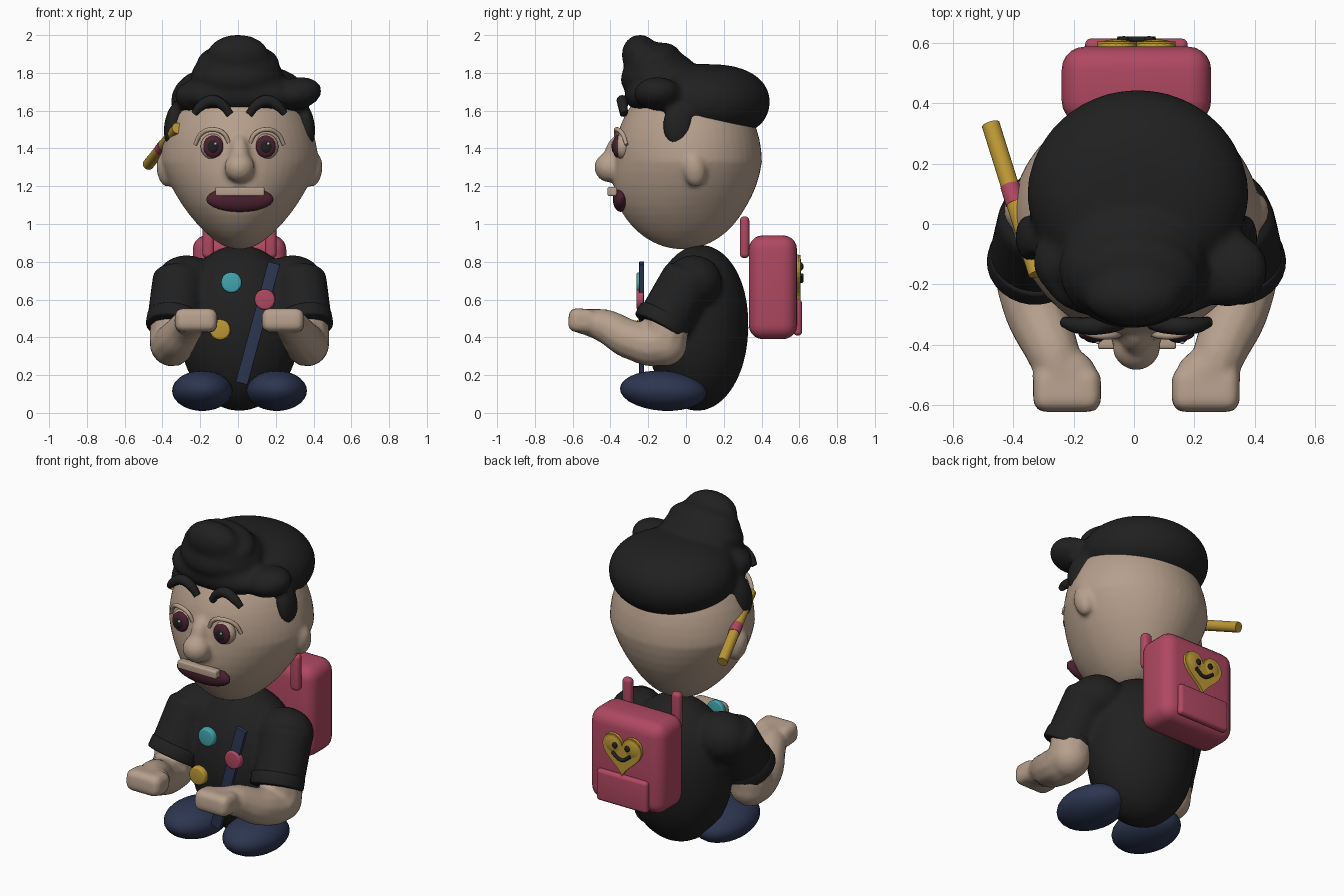
import bpy, bmesh, math
from mathutils import Vector

if "Cube" in bpy.data.objects:
    bpy.data.objects.remove(bpy.data.objects["Cube"], do_unlink=True)


def material(name, r, g, b):
    m = bpy.data.materials.new(name)
    m.use_nodes = True
    m.diffuse_color = (r, g, b, 1)
    bsdf = m.node_tree.nodes["Principled BSDF"]
    bsdf.inputs["Base Color"].default_value = (r, g, b, 1)
    bsdf.inputs["Roughness"].default_value = 0.8
    return m


SKIN = material("skin", 0.47, 0.35, 0.265)
BLACK = material("soft black", 0.0145, 0.0145, 0.0145)
PINK = material("pink", 0.43, 0.065, 0.12)
NAVY = material("navy", 0.026, 0.037, 0.082)
YELLOW = material("yellow", 0.5, 0.31, 0.035)
TEAL = material("teal", 0.055, 0.38, 0.42)
MAROON = material("maroon", 0.07, 0.015, 0.03)
GREY = material("eye shine", 0.55, 0.55, 0.55)
MID = 0.008  # plane of symmetry


def finish(ob, name, mat, angle=40):
    ob.name = name
    ob.data.materials.clear()
    ob.data.materials.append(mat)
    bpy.ops.object.shade_smooth_by_angle(angle=math.radians(angle))
    return ob


def apply_modifier(ob, kind, **settings):
    mod = ob.modifiers.new(kind.lower(), kind)
    for key, value in settings.items():
        setattr(mod, key, value)
    bpy.ops.object.modifier_apply(modifier=mod.name)


def blob(name, mat, loc, radii, rot=(0, 0, 0), seg=28):
    bpy.ops.mesh.primitive_uv_sphere_add(segments=seg, ring_count=seg // 2, location=loc, rotation=rot)
    ob = bpy.context.object
    ob.scale = radii
    bpy.ops.object.transform_apply(location=False, rotation=False, scale=True)
    return finish(ob, name, mat)


def box(name, mat, loc, size, bevel, rot=(0, 0, 0)):
    bpy.ops.mesh.primitive_cube_add(size=1, location=loc, rotation=rot)
    ob = bpy.context.object
    ob.scale = size
    bpy.ops.object.transform_apply(location=False, rotation=False, scale=True)
    apply_modifier(ob, "BEVEL", width=bevel, segments=5)
    return finish(ob, name, mat)


def rod(name, mat, a, b, r1, r2=None, bevel=0.0):
    a, b = Vector(a), Vector(b)
    bpy.ops.mesh.primitive_cone_add(vertices=28, radius1=r1, radius2=r2 or r1, depth=(b - a).length,
                                    location=(a + b) / 2, rotation=(b - a).to_track_quat("Z", "Y").to_euler())
    ob = bpy.context.object
    if bevel:
        apply_modifier(ob, "BEVEL", width=bevel, segments=3)
    return finish(ob, name, mat)


def select(obs):
    bpy.ops.object.select_all(action="DESELECT")
    for ob in obs:
        ob.select_set(True)
    bpy.context.view_layer.objects.active = obs[0]


def tube(name, mat, points, radii):
    cu = bpy.data.curves.new(name, "CURVE")
    cu.dimensions, cu.bevel_depth, cu.bevel_resolution = "3D", 1, 4
    cu.use_fill_caps = True
    sp = cu.splines.new("BEZIER")
    sp.bezier_points.add(len(points) - 1)
    for bp, co, r in zip(sp.bezier_points, points, radii):
        bp.co, bp.radius = co, r
        bp.handle_left_type = bp.handle_right_type = "AUTO"
    ob = bpy.data.objects.new(name, cu)
    bpy.context.collection.objects.link(ob)
    select([ob])
    bpy.ops.object.convert(target="MESH")
    return finish(bpy.context.object, name, mat)


def fuse(name, mat, obs, voxel, rounds):
    """Melt several shapes into one soft surface."""
    select(obs)
    bpy.ops.object.join()
    ob = bpy.context.object
    apply_modifier(ob, "REMESH", mode="VOXEL", voxel_size=voxel)
    apply_modifier(ob, "SMOOTH", factor=0.5, iterations=rounds)
    return finish(ob, name, mat, 60)


# Head: sphere narrowed towards the chin and the face, jaw pushed forward
skull = blob("skull", SKIN, (MID, 0.01, 1.33), (0.415, 0.392, 0.464), seg=48)
for v in skull.data.vertices:
    low = max(0, -v.co.z)
    v.co.x *= (1 - 0.28 * min(1, low / 0.4)) * (1 - 0.1 * max(0, -v.co.y) / 0.39)
    v.co.y -= 0.03 * min(1, low / 0.25)
head_parts = [skull,
              blob("nose", SKIN, (MID, -0.405, 1.3), (0.08, 0.08, 0.08)),
              blob("nose_bridge", SKIN, (MID, -0.378, 1.37), (0.052, 0.055, 0.105), (-0.25, 0, 0))]

# Hair: cap with boxy underside, quiff and front locks
cap = blob("hair_cap", BLACK, (0.013, 0.09, 1.65), (1, 1, 1), seg=36)
for v in cap.data.vertices:
    x, y, z = v.co
    r = max(math.hypot(x, y), 1e-5)
    k = r ** (-0.45 if z < 0 else -0.25)
    v.co = (x * k * 0.368 * (1 + 0.08 * min(y, 0)), y * k * 0.355, z * (0.175 + 0.02 * y if z < 0 else 0.197))
hair_parts = [cap,
              blob("quiff_base", BLACK, (-0.005, -0.15, 1.79), (0.245, 0.2, 0.12), (0.2, 0, 0)),
              blob("quiff_middle", BLACK, (0, -0.18, 1.85), (0.22, 0.16, 0.1), (0.4, 0, 0)),
              blob("quiff_tip", BLACK, (0, -0.24, 1.89), (0.165, 0.1, 0.113), (0.2, 0, 0)),
              blob("fringe", BLACK, (MID, -0.2, 1.68), (0.3, 0.125, 0.095)),
              blob("left_lock", BLACK, (0.31, -0.15, 1.69), (0.135, 0.125, 0.085), (0, -0.2, 0)),
              blob("right_lock", BLACK, (-0.22, -0.12, 1.67), (0.115, 0.12, 0.085), (0, 0.2, 0))]

# Torso: egg with broad top
body = blob("shirt_body", BLACK, (MID, 0.06, 0.45), (0.32, 0.27, 0.44), seg=40)
for v in body.data.vertices:
    if v.co.z > 0:
        v.co.y += 0.04 * v.co.z
        v.co.x *= 1 + 0.15 * v.co.z
shirt_parts = [body]

# Mouth
blob("mouth", MAROON, (0.01, -0.345, 1.13), (0.178, 0.042, 0.066))
box("teeth", SKIN, (0.01, -0.39, 1.172), (0.26, 0.05, 0.048), 0.01)

# Paired parts, left is +x
for s, side in ((1, "left"), (-1, "right")):
    def p(x, y, z):
        return (MID + s * x, y, z)

    head_parts.append(blob(side + "_ear", SKIN, p(0.393, 0.045, 1.285), (0.045, 0.06, 0.09), (0.15, s * 0.15, 0)))
    hair_parts.append(blob(side + "_sideburn", BLACK, p(0.352, -0.045, 1.525), (0.047, 0.08, 0.118),
                           (0, -s * 0.15, 0)))
    # Face details
    blob(side + "_eyeball", SKIN, p(0.14, -0.335, 1.41), (0.066, 0.045, 0.068))
    blob(side + "_iris", MAROON, p(0.139, -0.365, 1.41), (0.053, 0.023, 0.059))
    blob(side + "_pupil", BLACK, p(0.14, -0.378, 1.41), (0.032, 0.016, 0.036))
    blob(side + "_eye_shine", GREY, p(0.14 + s * 0.012, -0.392, 1.425), (0.008, 0.006, 0.008), seg=10)
    tube(side + "_eyelid", SKIN, [p(0.055, -0.365, 1.43), p(0.085, -0.37, 1.48), p(0.145, -0.365, 1.5),
         p(0.205, -0.335, 1.475), p(0.235, -0.315, 1.42)], [0.01, 0.012, 0.013, 0.012, 0.01])
    tube(side + "_eyebrow", BLACK, [p(0.05, -0.33, 1.58), p(0.09, -0.335, 1.63), p(0.145, -0.338, 1.653),
         p(0.2, -0.335, 1.628), p(0.24, -0.325, 1.585)], [0.02, 0.027, 0.03, 0.027, 0.018])
    # Sleeves
    shirt_parts += [
        blob(side + "_shoulder", BLACK, p(0.28, 0.04, 0.695), (0.165, 0.15, 0.14)),
        rod(side + "_sleeve", BLACK, p(0.317, 0.025, 0.735), p(0.35, -0.13, 0.46), 0.14, 0.143, 0.03)]
    rod(side + "_cuff", BLACK, p(0.338, -0.105, 0.512), p(0.35, -0.142, 0.448), 0.15, 0.15, 0.012)
    # Arms and hands
    arm = [tube(side + "_forearm", SKIN, [p(0.35, -0.1, 0.5), p(0.36, -0.13, 0.375), p(0.335, -0.28, 0.385),
                p(0.275, -0.43, 0.46), p(0.235, -0.56, 0.487)], [0.12, 0.118, 0.107, 0.09, 0.065]),
           blob(side + "_elbow", SKIN, p(0.36, -0.115, 0.365), (0.115, 0.12, 0.118)),
           blob(side + "_wrist", SKIN, p(0.238, -0.5, 0.485), (0.108, 0.09, 0.065)),
           box(side + "_palm", SKIN, p(0.23, -0.55, 0.489), (0.225, 0.145, 0.125), 0.04, (-0.08, 0, 0))]
    fuse(side + "_arm", SKIN, arm, 0.014, 4)
    # Shoes
    blob(side + "_shoe", NAVY, p(0.197, -0.12, 0.117), (0.16, 0.23, 0.106), (-0.06, 0, 0))
    # Bag shoulder loops
    box(side + "_bag_loop", PINK, p(0.165, 0.31, 0.93), (0.06, 0.05, 0.22), 0.022)

fuse("head", SKIN, head_parts, 0.014, 4)
fuse("hair", BLACK, hair_parts, 0.02, 3)
fuse("shirt", BLACK, shirt_parts, 0.018, 4)

# Shirt front: sash and badges
box("sash", NAVY, (0.105, -0.235, 0.475), (0.065, 0.025, 0.66), 0.003, (0, 0.265, 0))
for name, mat, x, z in (("teal_badge", TEAL, -0.035, 0.69), ("pink_badge", PINK, 0.142, 0.6),
                        ("yellow_badge", YELLOW, -0.095, 0.44)):
    rod(name, mat, (x, -0.225, z), (x, -0.262, z), 0.057, 0.052, 0.008)

# Backpack
box("backpack", PINK, (MID, 0.46, 0.665), (0.495, 0.255, 0.55), 0.075)
box("backpack_pocket", PINK, (MID, 0.592, 0.505), (0.34, 0.045, 0.19), 0.02)

# Heart patch with raised lobes and a smile
outline = []
for i in range(40):
    t = i * math.tau / 40
    hx = math.sin(t) ** 3
    hz = (13 * math.cos(t) - 5 * math.cos(2 * t) - 2 * math.cos(3 * t) - math.cos(4 * t)) / 16
    outline.append((MID + 0.13 * hx, 0.58, 0.735 + 0.135 * hz))
mesh = bpy.data.meshes.new("heart_patch")
bm = bmesh.new()
face = bm.faces.new([bm.verts.new(c) for c in outline])
res = bmesh.ops.extrude_face_region(bm, geom=[face])
bmesh.ops.translate(bm, vec=(0, 0.025, 0), verts=[g for g in res["geom"] if isinstance(g, bmesh.types.BMVert)])
bmesh.ops.recalc_face_normals(bm, faces=bm.faces)
bm.to_mesh(mesh)
bm.free()
heart = bpy.data.objects.new("heart_patch", mesh)
heart.data.materials.append(YELLOW)
bpy.context.collection.objects.link(heart)
for s, side in ((1, "left"), (-1, "right")):
    blob(side + "_patch_lobe", YELLOW, (MID + s * 0.064, 0.59, 0.775), (0.066, 0.022, 0.064))
    blob(side + "_patch_eye", BLACK, (MID + s * 0.042, 0.613, 0.775), (0.017, 0.01, 0.018), seg=12)
tube("patch_smile", BLACK, [(MID - 0.06, 0.612, 0.73), (MID, 0.612, 0.697), (MID + 0.06, 0.612, 0.73)], [0.01] * 3)

# Pencil tucked over the right ear
tail, tip = Vector((-0.475, 0.33, 1.315)), Vector((-0.32, -0.165, 1.508))
rod("pencil", YELLOW, tail, tip, 0.03)
rod("pencil_band", PINK, tail.lerp(tip, 0.41), tail.lerp(tip, 0.53), 0.032)
